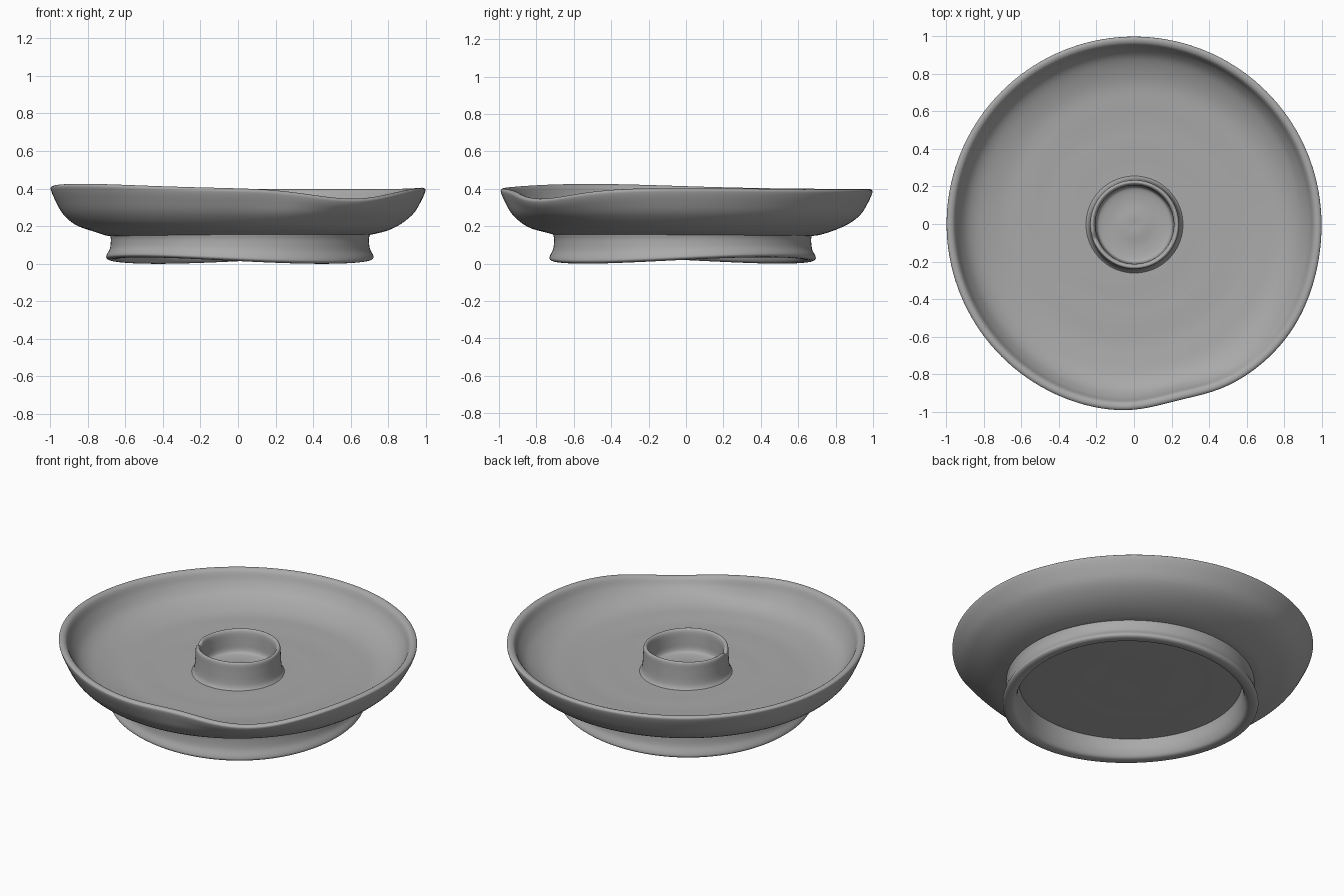
import bpy, bmesh
from math import sin, cos, pi, tau, radians, exp

cube = bpy.data.objects.get("Cube")
if cube:
    bpy.data.objects.remove(cube, do_unlink=True)

SEGMENTS = 144

clay = bpy.data.materials.new("grey_clay")
clay.use_nodes = True
GREY = (0.4, 0.4, 0.4, 1)
clay.diffuse_color = GREY
clay.node_tree.nodes["Principled BSDF"].inputs["Base Color"].default_value = GREY


def bell(angle, centre, width):
    """Smooth local bump around one direction, in degrees."""
    d = (angle - radians(centre) + pi) % tau - pi
    return exp(-(d / radians(width)) ** 2)


def ramp(v, low, high):
    t = min(max((v - low) / (high - low), 0), 1)
    return t * t * (3 - 2 * t)


def smooth_profile(points, steps, closed):
    """Catmull-Rom curve through the profile points."""
    n, out = len(points), []
    get = lambda i: points[i % n] if closed else points[min(max(i, 0), n - 1)]
    for i in range(n if closed else n - 1):
        a, b, c, d = (get(i + k) for k in (-1, 0, 1, 2))
        for s in range(steps):
            t = s / steps
            out.append(tuple(0.5 * (2 * q + (r - p) * t
                       + (2 * p - 5 * q + 4 * r - w) * t ** 2
                       + (3 * q - p - 3 * r + w) * t ** 3)
                       for p, q, r, w in zip(a, b, c, d)))
    return out if closed else out + [points[-1]]


def lathe(name, points, warp, closed, centre=(0, 0), steps=4):
    """Spin a profile, bending each point with warp(r, z, angle)."""
    bm = bmesh.new()
    rings = []
    for r, z in smooth_profile(points, steps, closed):
        ring = []
        for s in range(SEGMENTS):
            a = tau * s / SEGMENTS
            rr, zz = warp(max(r, 0), z, a)
            ring.append(bm.verts.new((centre[0] + rr * cos(a), centre[1] + rr * sin(a), zz)))
        rings.append(ring)
    pairs = list(zip(rings, rings[1:])) + ([(rings[-1], rings[0])] if closed else [])
    for low, high in pairs:
        for s in range(SEGMENTS):
            e = (s + 1) % SEGMENTS
            bm.faces.new((low[s], low[e], high[e], high[s]))
    bmesh.ops.remove_doubles(bm, verts=bm.verts, dist=0.0002)
    bmesh.ops.recalc_face_normals(bm, faces=bm.faces)
    mesh = bpy.data.meshes.new(name)
    bm.to_mesh(mesh)
    bm.free()
    mesh.materials.append(clay)
    obj = bpy.data.objects.new(name, mesh)
    bpy.context.collection.objects.link(obj)
    bpy.ops.object.select_all(action='DESELECT')
    obj.select_set(True)
    bpy.context.view_layer.objects.active = obj
    bpy.ops.object.shade_smooth_by_angle(angle=radians(50))


# Hand-formed dish: rim sags at the front left, rises at the front right
def warp_dish(r, z, a):
    w = ramp(z, 0.2, 0.4) * ramp(r, 0.6, 0.9)
    lift = 0.025 * bell(a, 212, 40) + 0.008 * bell(a, 0, 25) - 0.052 * bell(a, -52, 20)
    push = 0.015 * bell(a, -35, 20) - 0.03 * bell(a, -76, 13)
    ripple = 0.002 * sin(30 * r + a) * ramp(r, 0.2, 0.4)
    return r + push * w, z + lift * w + ripple


dish = [(0, 0.14), (0.35, 0.14), (0.64, 0.145), (0.74, 0.162), (0.85, 0.20),
        (0.93, 0.26), (0.975, 0.33), (0.997, 0.38), (0.992, 0.395), (0.975, 0.398),
        (0.955, 0.385), (0.93, 0.335), (0.88, 0.28), (0.79, 0.24), (0.65, 0.222),
        (0.4, 0.217), (0.15, 0.218), (0, 0.222)]
lathe("dish", dish, warp_dish, False)


# Foot ring with a wavy lower lip
def warp_foot(r, z, a):
    return r, z + 0.017 * cos(2 * (a - radians(40))) * (1 - ramp(z, 0.02, 0.14))


foot = [(0.69, 0.17), (0.687, 0.13), (0.692, 0.08), (0.709, 0.045), (0.711, 0.028),
        (0.695, 0.018), (0.665, 0.018), (0.645, 0.03), (0.63, 0.07), (0.625, 0.12),
        (0.625, 0.17)]
lathe("foot_ring", foot, warp_foot, True, (0.01, -0.018))


# Candle cup with a small nick in its lip
def warp_cup(r, z, a):
    nick = 0.018 * bell(a, 200, 7) + 0.004 * cos(2 * a)
    return r, z - nick * ramp(z, 0.3, 0.37)


cup = [(0.27, 0.205), (0.25, 0.228), (0.242, 0.26), (0.238, 0.32), (0.236, 0.362),
       (0.228, 0.374), (0.217, 0.37), (0.21, 0.35), (0.207, 0.30), (0.203, 0.255),
       (0.185, 0.237), (0.12, 0.23), (0.05, 0.236), (0, 0.234)]
lathe("candle_cup", cup, warp_cup, False, (0.003, -0.003))
